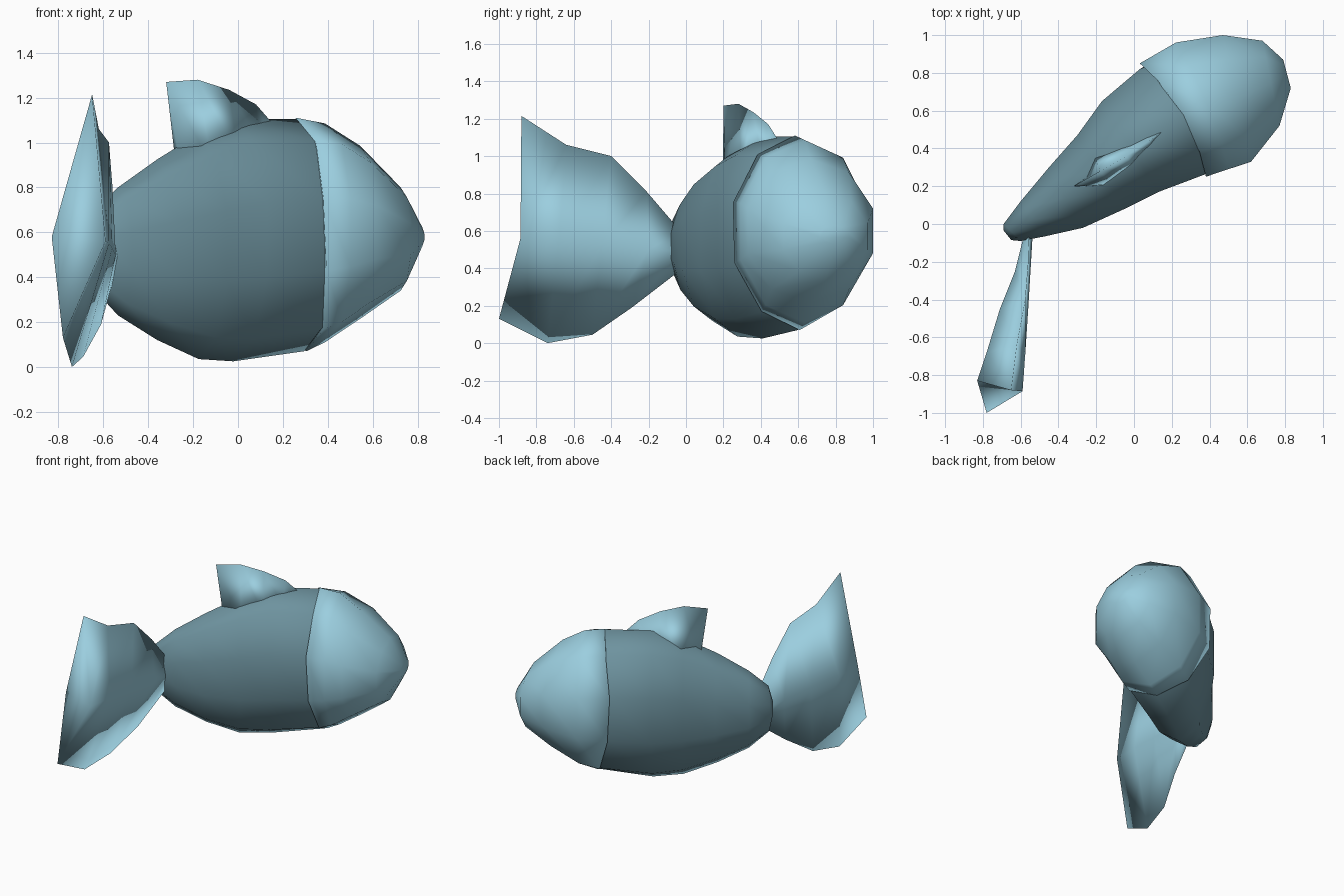
import bpy, bmesh
from math import sin, cos, pi
from mathutils import Vector

if "Cube" in bpy.data.objects:
    bpy.data.objects.remove(bpy.data.objects["Cube"])

SIDES = 10


def material(name, rgb):
    mat = bpy.data.materials.new(name)
    mat.diffuse_color = (*rgb, 1)
    mat.use_nodes = True
    mat.node_tree.nodes["Principled BSDF"].inputs["Base Color"].default_value = mat.diffuse_color
    return mat


PALE = material("pale_blue", (.33, .62, .74))
DARK = material("dark_blue", (.155, .29, .345))


def loft(name, rings, mat):
    """Skin a list of closed point rings, cap both ends and shade smooth."""
    bm = bmesh.new()
    loops = [[bm.verts.new(p) for p in ring] for ring in rings]
    for a, b in zip(loops, loops[1:]):
        n = len(a)
        for i in range(n):
            j = (i + 1) % n
            bm.faces.new((a[i], a[j], b[j], b[i]))
    bm.faces.new(loops[0])
    end = loops[-1]
    if len(end) == 4:  # fold the trailing face across its middle
        bm.faces.new((end[0], end[1], end[3]))
        bm.faces.new((end[2], end[3], end[1]))
    else:
        bm.faces.new(end)
    bmesh.ops.recalc_face_normals(bm, faces=bm.faces)
    mesh = bpy.data.meshes.new(name)
    bm.to_mesh(mesh)
    bm.free()
    mesh.shade_smooth()
    mesh.materials.append(mat)
    obj = bpy.data.objects.new(name, mesh)
    bpy.context.collection.objects.link(obj)
    return obj


def oval(lx, ly, rx, ry, z0, z1, bulge=0.0, tilt=0.0):
    """Upright oval between a left and right plan point.
    bulge pushes top and bottom forward, tilt swings the bottom forward."""
    left, right = Vector((lx, ly, 0)), Vector((rx, ry, 0))
    mid, half = (left + right) / 2, (right - left) / 2
    fwd = Vector((-half.y, half.x, 0)).normalized()
    ring = []
    for i in range(SIDES):
        a = 2 * pi * i / SIDES
        push = bulge * cos(a) ** 2 - tilt * cos(a)
        p = mid + half * (sin(a) / cos(pi / SIDES)) + fwd * push
        p.z = (z0 + z1) / 2 + (z1 - z0) / 2 * cos(a)
        ring.append(p)
    return ring


# Body, tail end to the part tucked inside the head
loft("body", [oval(*s) for s in [
    (-.69, -.035, -.65, -.085, .48, .58),
    (-.69, .00, -.60, -.09, .35, .69),
    (-.60, .12, -.47, -.065, .23, .80),
    (-.45, .30, -.27, -.02, .12, .925),
    (-.30, .47, -.05, .08, .035, 1.04),
    (-.17, .65, .13, .17, .025, 1.105),
    (.03, .82, .37, .26, .07, 1.105, .09, .02),
    (.22, .89, .47, .36, .15, 1.03, .03),
]], DARK)

# Head cap with a slightly proud rim
loft("head", [oval(*s) for s in [
    (.03, .85, .38, .25, .07, 1.11, .09, .025),
    (.22, .96, .50, .29, .11, 1.085, .03),
    (.47, 1.0, .62, .33, .215, .985),
    (.68, .97, .77, .52, .34, .80),
    (.79, .87, .83, .72, .53, .63),
]], PALE)

# Dorsal fin: crest point, plan position of the base and base half width
across = Vector((.5, -.86, 0))
fin = []
for crest, base, w in [
    ((-.32, .20, 1.27), (-.265, .215, .88), .02),
    ((-.18, .28, 1.28), (-.165, .29, .90), .095),
    ((-.04, .36, 1.235), (-.04, .365, .95), .08),
    ((.08, .44, 1.17), (.07, .44, 1.0), .045),
    ((.15, .49, 1.09), (.14, .485, 1.02), .015),
]:
    b = Vector(base)
    fin.append([Vector(crest), b + across * w, b - across * w])
loft("dorsal_fin", fin, PALE)

# Tail fin: diamond sections (top, right, bottom, left) from root to trailing edge
loft("tail_fin", [
    [(-.555, -.03, .60), (-.535, -.03, .49), (-.555, -.03, .39), (-.575, -.03, .49)],
    [(-.56, -.21, .81), (-.545, -.20, .50), (-.61, -.29, .19), (-.63, -.25, .50)],
    [(-.575, -.40, 1.0), (-.56, -.45, .53), (-.69, -.50, .045), (-.71, -.45, .54)],
    [(-.62, -.64, 1.06), (-.575, -.68, .55), (-.74, -.74, .0), (-.78, -.68, .56)],
    [(-.65, -.88, 1.215), (-.59, -.885, .56), (-.78, -1.0, .13), (-.83, -.83, .58)],
], PALE)
